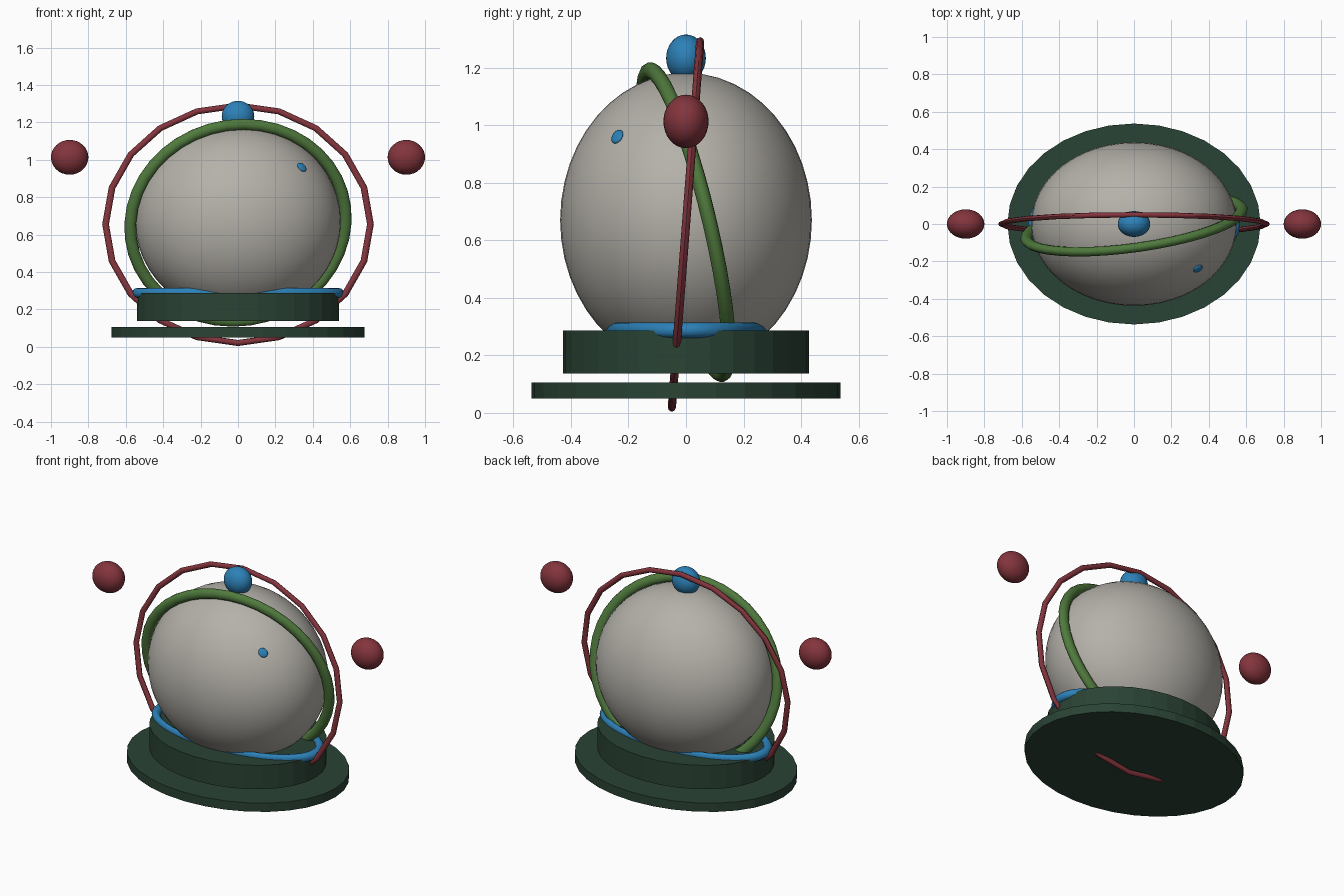
import bpy
from math import radians
from mathutils import Matrix, Vector

if "Cube" in bpy.data.objects:
    bpy.data.objects.remove(bpy.data.objects["Cube"])

# overall stretch shared by the parts: narrower in depth and height
SY, SZ = 0.795, 0.93


def material(name, rgb):
    m = bpy.data.materials.new(name)
    m.diffuse_color = (*rgb, 1)
    m.use_nodes = True
    m.node_tree.nodes["Principled BSDF"].inputs["Base Color"].default_value = m.diffuse_color
    return m


GREY = material("warm_grey", (0.46, 0.44, 0.40))
RED = material("dark_red", (0.23, 0.035, 0.046))
GREEN = material("leaf_green", (0.08, 0.195, 0.047))
BLUE = material("bright_blue", (0.025, 0.22, 0.48))
DARK = material("dark_green", (0.023, 0.056, 0.035))


def finish(name, mat, centre, scale, normal=(0, 0, 1), smooth=True):
    """Tilt the new primitive, stretch it, move it and colour it."""
    ob = bpy.context.object
    ob.name = ob.data.name = name
    rot = Matrix.Identity(4)
    if tuple(normal) != (0, 0, 1):
        rot = Vector(normal).to_track_quat('Z', 'Y').to_matrix().to_4x4()
    ob.data.transform(Matrix.Translation(centre) @ Matrix.Diagonal((*scale, 1)) @ rot)
    ob.data.materials.append(mat)
    if smooth:
        bpy.ops.object.shade_smooth_by_angle(angle=radians(50))
    return ob


def ball(name, mat, centre, radii, segs=32):
    bpy.ops.mesh.primitive_uv_sphere_add(segments=segs, ring_count=segs // 2, radius=1)
    return finish(name, mat, centre, radii)


def ring(name, mat, centre, major, minor, scale, normal=(0, 0, 1), segs=40, sides=12):
    bpy.ops.mesh.primitive_torus_add(major_radius=major, minor_radius=minor,
                                     major_segments=segs, minor_segments=sides)
    return finish(name, mat, centre, scale, normal)


def disc(name, mat, rx, ry, z0, z1):
    bpy.ops.mesh.primitive_cylinder_add(vertices=32, radius=1, depth=1)
    return finish(name, mat, (0, 0, (z0 + z1) / 2), (rx, ry, z1 - z0), smooth=False)


# stand: wide foot plate and thicker collar floating just above it
disc("foot_plate", DARK, 0.677, 0.537, 0.05, 0.105)
disc("base_collar", DARK, 0.54, 0.428, 0.137, 0.287)

# main globe with top knob
ball("globe", GREY, (0, 0, 0.67), (0.55, 0.4375, 0.512), 48)
ball("top_knob", BLUE, (0, 0, 1.233), (0.087, 0.069, 0.082))

# rings: blue cushion on the collar, tilted green band, thin red outer orbit
ring("base_cushion", BLUE, (0, 0, 0.287), 0.538, 0.029, (1, 0.5, SZ))
ring("green_band", GREEN, (0, 0, 0.663), 0.585, 0.032, (1, SY, 0.935), (-0.17, 0.945, 0.27))
ring("outer_orbit", RED, (0, 0, 0.655), 0.708, 0.018, (1, SY, 0.9), (0, 1, -0.0875), 20, 8)

# side moons
for side, label in ((-1, "left"), (1, "right")):
    ball(label + "_moon", RED, (side * 0.9, 0, 1.013), (0.1, 0.0785, 0.093))

# small blue spot lying on the globe surface
bpy.ops.mesh.primitive_uv_sphere_add(segments=20, ring_count=10, radius=0.03)
spot = bpy.context.object
spot.data.transform(Matrix.Diagonal((1, 1, 0.35, 1)))
finish("surface_spot", BLUE, (0.342, -0.239, 0.96), (1, SY, SZ), (0.62, -0.55, 0.56))
